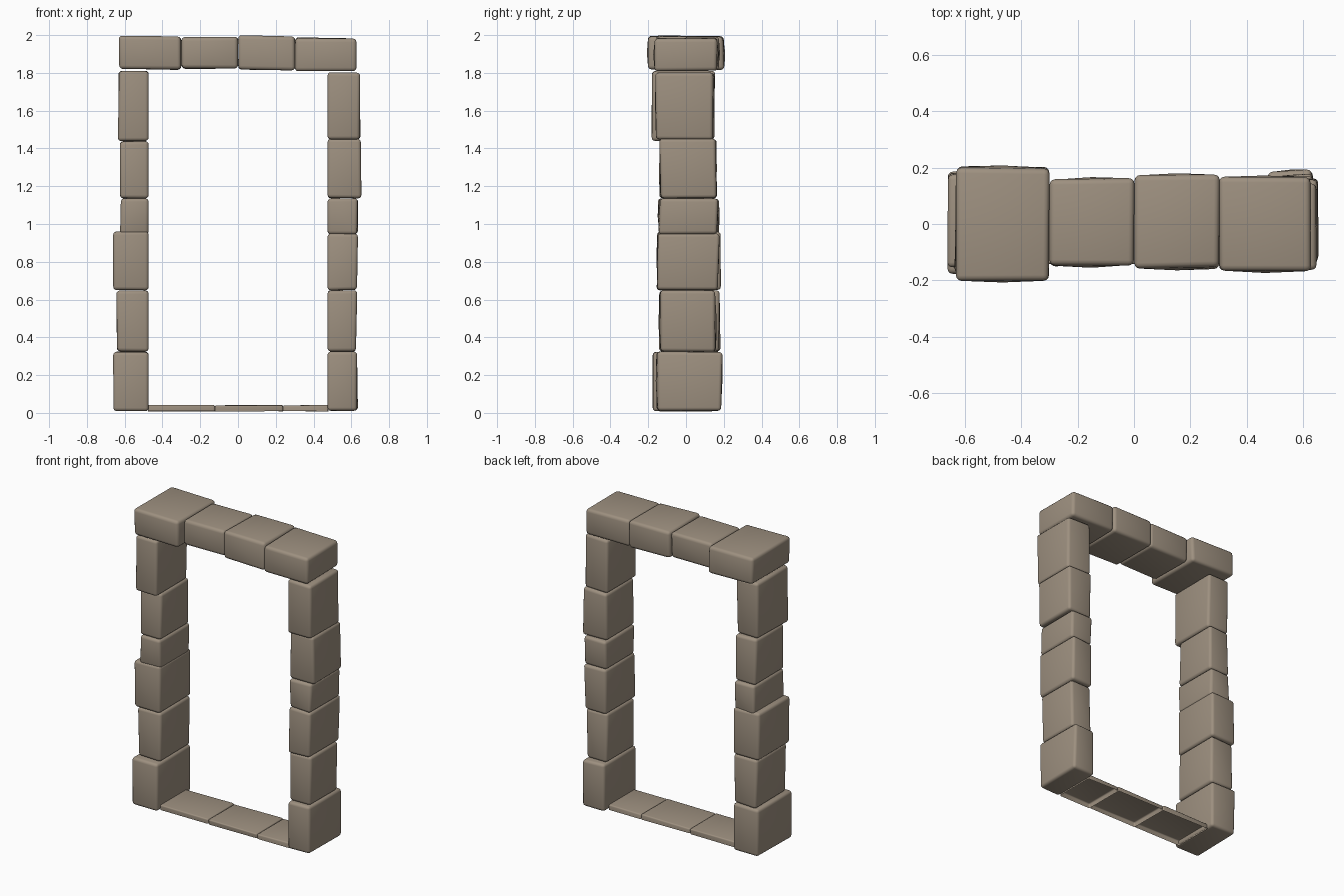
import bpy, bmesh, random
from mathutils import Vector

if "Cube" in bpy.data.objects:
    bpy.data.objects.remove(bpy.data.objects["Cube"])

random.seed(4)
stone_mat = bpy.data.materials.new("warm grey stone")
stone_mat.diffuse_color = (0.34, 0.28, 0.215, 1)
stone_mat.use_nodes = True
stone_mat.node_tree.nodes["Principled BSDF"].inputs["Base Color"].default_value = stone_mat.diffuse_color


def stone(name, x, y, z, jit=(0.008, 0.016, 0.004), bevel=0.018, bulge=0.008, hollow=False):
    """Rough rounded block: jittered corners, slightly bulged faces, bevelled edges."""
    lo = Vector((x[0], y[0], z[0]))
    hi = Vector((x[1], y[1], z[1]))
    mid = (lo + hi) / 2
    bm = bmesh.new()
    bmesh.ops.create_cube(bm, size=1)
    for v in bm.verts:
        for i in range(3):
            side = 1 if v.co[i] > 0 else -1
            # keep the faces of the door opening straight
            inner = i == 0 and abs(mid.x) > 0.5 and side * mid.x < 0
            j = 0 if inner else random.uniform(0, jit[i])
            v.co[i] = (hi[i] if side > 0 else lo[i]) - side * j
    bmesh.ops.recalc_face_normals(bm, faces=bm.faces)
    if hollow:
        low = min(bm.faces, key=lambda f: f.calc_center_median().z)
        bmesh.ops.delete(bm, geom=[low], context='FACES_ONLY')
        edges = [e for e in bm.edges if not e.is_boundary]
    else:
        edges = list(bm.edges)
        bmesh.ops.subdivide_edges(bm, edges=edges, cuts=1, use_grid_fill=True)
        # push the middle of the front and back faces out
        for v in bm.verts:
            if all(abs(v.co[i] - mid[i]) < 0.25 * (hi[i] - lo[i]) for i in (0, 2)):
                if abs(v.co.y - mid.y) > 0.05:
                    v.co.y += bulge * (1 if v.co.y > mid.y else -1) * random.random()
        edges = [e for e in bm.edges if len(e.link_faces) == 2 and e.calc_face_angle(0) > 0.7]
    bmesh.ops.bevel(bm, geom=edges, offset=bevel, segments=3, profile=0.5,
                    affect='EDGES', clamp_overlap=True)
    bmesh.ops.recalc_face_normals(bm, faces=bm.faces) if not hollow else None
    me = bpy.data.meshes.new(name)
    bm.to_mesh(me)
    bm.free()
    for p in me.polygons:
        p.use_smooth = True
    me.materials.append(stone_mat)
    ob = bpy.data.objects.new(name, me)
    bpy.context.collection.objects.link(ob)
    return ob


# Side pillars: (outer x, y front, y back, z bottom, z top)
left = [(-.662, -.178, .195, .008, .325), (-.645, -.152, .187, .323, .65),
        (-.662, -.155, .19, .648, .962), (-.625, -.15, .183, .942, 1.137),
        (-.627, -.145, .165, 1.135, 1.44), (-.637, -.183, .155, 1.438, 1.812)]
right = [(.637, -.16, .2, .008, .325), (.632, -.15, .165, .323, .65),
         (.637, -.16, .18, .648, .95), (.637, -.148, .172, .943, 1.137),
         (.657, -.145, .168, 1.135, 1.452), (.652, -.168, .156, 1.445, 1.804)]
for i, (x, y0, y1, z0, z1) in enumerate(left):
    stone(f"left_pillar_stone_{i + 1}", (x, -.473), (y0, y1), (z0, z1))
for i, (x, y0, y1, z0, z1) in enumerate(right):
    stone(f"right_pillar_stone_{i + 1}", (.474, x), (y0, y1), (z0, z1))

# Lintel across the top
lintel = [(-.632, -.299, -.203, .207, 1.815, 1.998), (-.302, .003, -.153, .167, 1.82, 1.996),
          (.0, .305, -.163, .178, 1.812, 2.0), (.3, .628, -.168, .174, 1.806, 1.99)]
for i, (x0, x1, y0, y1, z0, z1) in enumerate(lintel):
    stone(f"lintel_stone_{i + 1}", (x0, x1), (y0, y1), (z0, z1), jit=(.004, .012, .008), bevel=.02)

# Thin hollow threshold slabs
for i, (x0, x1) in enumerate([(-.478, -.122), (-.122, .238), (.238, .478)]):
    stone(f"threshold_slab_{i + 1}", (x0, x1), (-.145, .14), (.006, .043),
          jit=(.001, .008, .004), bevel=.008, hollow=True)
